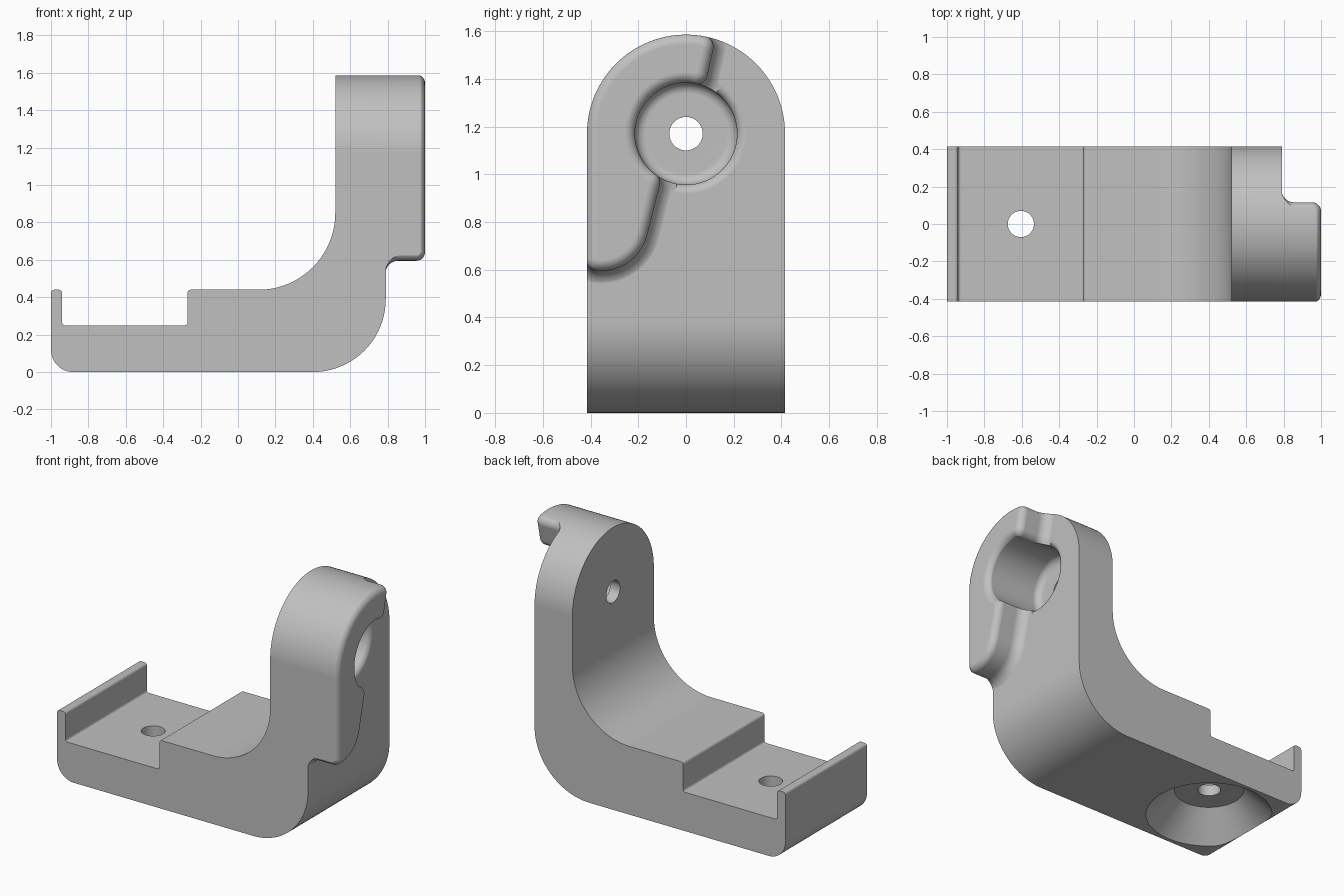
import bpy
import bmesh
from math import sin, cos, tan, pi, radians
from mathutils import Vector

if "Cube" in bpy.data.objects:
    bpy.data.objects.remove(bpy.data.objects["Cube"], do_unlink=True)

grey = bpy.data.materials.new("light grey")
grey.use_nodes = True
COLOUR = (0.53, 0.53, 0.53, 1)
grey.diffuse_color = COLOUR
grey.node_tree.nodes["Principled BSDF"].inputs["Base Color"].default_value = COLOUR

HALF, EYE_Z, BORE = 0.415, 1.17, 0.212   # half width, eye height, bore radius
FACE_X, PAD_X, FLOOR_X = 0.79, 1.0, 0.59  # upright face, pad face, bore floor
SCREW_X, HOLE = -0.605, 0.07             # screw position, small hole radius


def on_circle(radius, degrees, fillet=0):
    """Outline point on a circle about the eye centre, in (y, z)."""
    a = radians(degrees)
    return (radius * cos(a), EYE_Z + radius * sin(a), fillet)


def arc(radius, start, end, count):
    return [on_circle(radius, start + (end - start) * i / count) for i in range(count + 1)]


def rounded(points, steps=12):
    """Round each corner (u, v, radius) of a closed outline."""
    out = []
    for i, (u, v, r) in enumerate(points):
        p = Vector((u, v))
        if r == 0:
            out.append(p)
            continue
        a = (Vector(points[i - 1][:2]) - p).normalized()
        b = (Vector(points[(i + 1) % len(points)][:2]) - p).normalized()
        half = a.angle(b) / 2
        centre = p + (a + b).normalized() * (r / sin(half))
        start = p + a * (r / tan(half)) - centre
        end = p + b * (r / tan(half)) - centre
        sweep = pi - 2 * half
        for k in range(steps + 1):
            t = k / steps
            out.append(centre + (start * sin((1 - t) * sweep) + end * sin(t * sweep)) / sin(sweep))
    return out


def offset(outline, d):
    """Move a counter-clockwise outline outwards by d."""
    out = []
    for i, p in enumerate(outline):
        a = (p - outline[i - 1]).normalized()
        b = (outline[(i + 1) % len(outline)] - p).normalized()
        n = Vector((a.y + b.y, -a.x - b.x)).normalized()
        out.append(p + n * (d / max(0.5, n.dot(Vector((a.y, -a.x))))))
    return out


def loft(name, rings):
    """Closed solid through matching rings of 3D points, normals outwards."""
    bm = bmesh.new()
    loops = [[bm.verts.new(p) for p in ring] for ring in rings]
    for lower, upper in zip(loops, loops[1:]):
        for i in range(len(lower)):
            bm.faces.new((lower[i - 1], lower[i], upper[i], upper[i - 1]))
    bm.faces.new(loops[0][::-1])
    bm.faces.new(loops[-1])
    bm.normal_update()
    if bm.calc_volume(signed=True) < 0:
        bmesh.ops.reverse_faces(bm, faces=bm.faces[:])
    mesh = bpy.data.meshes.new(name)
    bm.to_mesh(mesh)
    bm.free()
    mesh.materials.append(grey)
    obj = bpy.data.objects.new(name, mesh)
    bpy.context.collection.objects.link(obj)
    return obj


def turned(name, profile, axis, count=64):
    """Solid of revolution from (position, radius) pairs about the x or z axis."""
    rings = []
    for pos, r in profile:
        ring = []
        for i in range(count):
            a = 2 * pi * i / count
            if axis == "x":
                ring.append((pos, r * cos(a), EYE_Z + r * sin(a)))
            else:
                ring.append((SCREW_X + r * cos(a), r * sin(a), pos))
        rings.append(ring)
    return loft(name, rings)


def combine(target, tool, operation):
    """Apply a boolean and discard the tool."""
    mod = target.modifiers.new("cut", "BOOLEAN")
    mod.operation, mod.solver, mod.object = operation, "EXACT", tool
    bpy.context.view_layer.update()
    bpy.context.view_layer.objects.active = target
    bpy.ops.object.modifier_apply(modifier=mod.name)
    bpy.data.objects.remove(tool, do_unlink=True)


# L-shaped body with a clamp recess
side = rounded([
    (-1, 0, 0.12), (FACE_X, 0, 0.39), (FACE_X, 1.7, 0), (0.52, 1.7, 0),
    (0.52, 0.44, 0.41), (-0.27, 0.44, 0.018), (-0.27, 0.25, 0.015),
    (-0.94, 0.25, 0.015), (-0.94, 0.44, 0.018), (-1, 0.44, 0.018)], 20)
bracket = loft("bracket", [[(p.x, y, p.y) for p in side] for y in (-0.5, 0.5)])

# Rounded rim of the bore in the upright
RIM, ROOT = 0.04, 0.045
quarter = [pi / 2 * i / 8 for i in range(9)]
rim = [(FACE_X - RIM * (1 - sin(a)), BORE + RIM * (1 - cos(a))) for a in quarter]
combine(bracket, turned("rim_cutter", rim + [(1.1, BORE + RIM)], "x"), "DIFFERENCE")

# Raised pad around part of the bore, with a flared root and rounded edge
pad_outline = rounded(
    [(-0.42, 0.595, 0.05), (-0.2, 0.595, 0.2), on_circle(BORE, 241, 0.05)]
    + arc(BORE, 222, 88, 28)
    + [on_circle(BORE, 68, 0.05), (0.125, 1.571, 0.05)]
    + arc(0.42, 82, 180, 32), 10)
FLARE, EDGE = 0.07, 0.046
levels = [(0.7, FLARE)]
levels += [(FACE_X - 0.002 + FLARE * (1 - cos(a)), FLARE * (1 - sin(a))) for a in quarter]
levels += [(PAD_X - EDGE * (1 - sin(a)), -EDGE * (1 - cos(a))) for a in quarter]
pad = loft("pad", [[(x, p.x, p.y) for p in offset(pad_outline, d)] for x, d in levels])
combine(bracket, pad, "UNION")

# Arched silhouette trims body and pad together
arch = arc(HALF, 0, 180, 64) + [(-HALF, -0.2, 0), (HALF, -0.2, 0)]
combine(bracket, loft("arch", [[(x, u, v) for u, v, _ in arch] for x in (-1.2, 1.2)]), "INTERSECT")

# Bore with a filleted floor, through hole, and countersunk screw hole
CLEAR = BORE + 0.002
bore = [(FLOOR_X + ROOT * (1 - cos(a)), CLEAR - ROOT * (1 - sin(a))) for a in quarter]
combine(bracket, turned("bore_cutter", bore + [(1.1, CLEAR)], "x"), "DIFFERENCE")
combine(bracket, turned("eye_cutter", [(0.4, HOLE), (1.1, HOLE)], "x"), "DIFFERENCE")
combine(bracket, turned("sink_cutter", [(-0.1, 0.49), (0.175, 0.215)], "z"), "DIFFERENCE")
combine(bracket, turned("screw_cutter", [(-0.1, HOLE), (0.4, HOLE)], "z"), "DIFFERENCE")

# Smooth curves, sharp machined edges
bpy.ops.object.select_all(action="DESELECT")
bracket.select_set(True)
bpy.context.view_layer.objects.active = bracket
bpy.ops.object.shade_smooth_by_angle(angle=radians(30))
weighted = bracket.modifiers.new("even shading", "WEIGHTED_NORMAL")
weighted.keep_sharp = True
